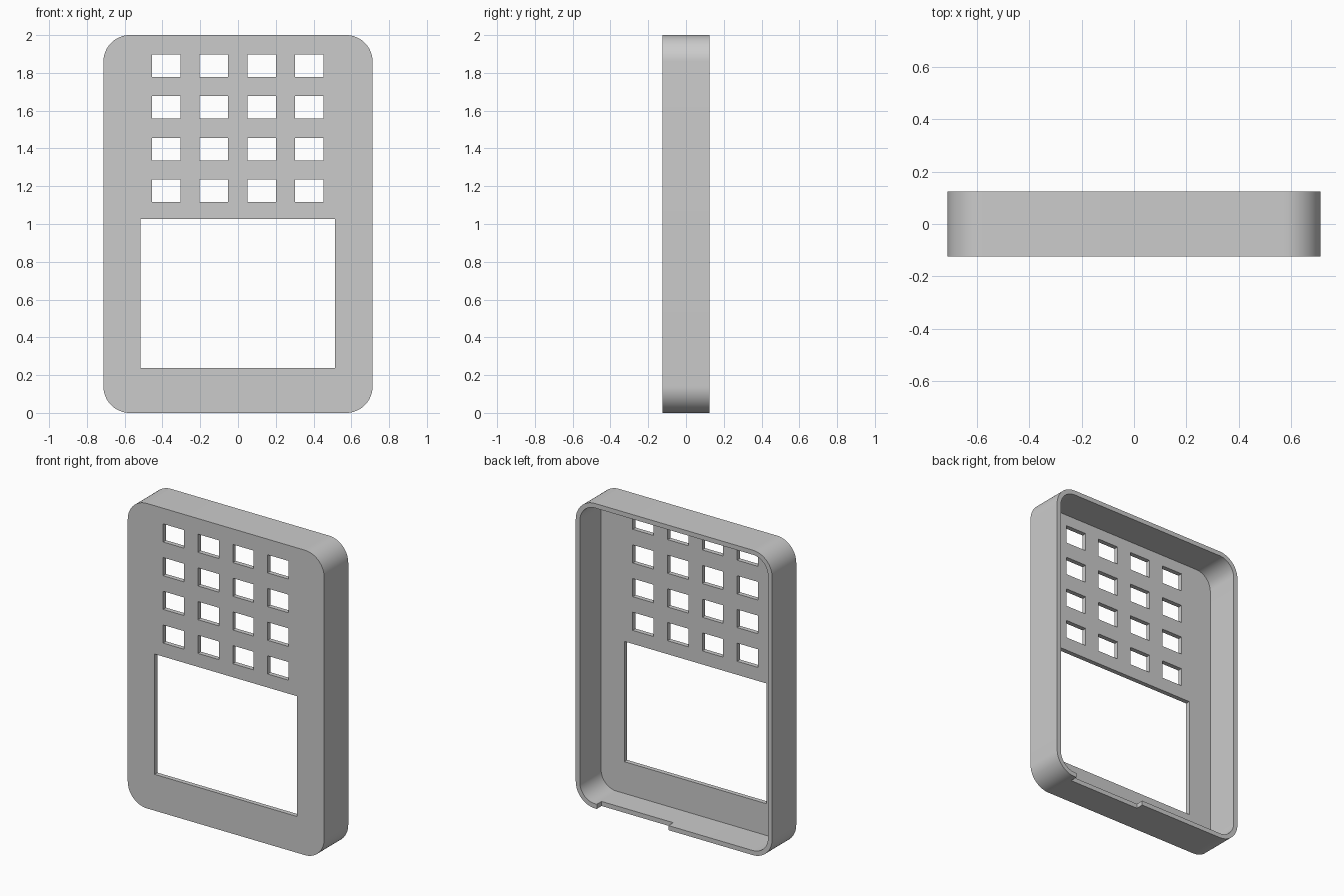
import bpy, bmesh, math
from mathutils import Matrix, Vector

cube = bpy.data.objects.get("Cube")
if cube:
    bpy.data.objects.remove(cube, do_unlink=True)

HALF_W, HEIGHT, HALF_D = 0.7125, 2.0, 0.125
RADIUS, WALL = 0.14, 0.03

grey = bpy.data.materials.new("light grey plastic")
grey.use_nodes = True
grey.diffuse_color = (0.6, 0.6, 0.6, 1)
grey.node_tree.nodes["Principled BSDF"].inputs["Base Color"].default_value = (0.6, 0.6, 0.6, 1)


def make_object(name, bm):
    bmesh.ops.recalc_face_normals(bm, faces=bm.faces)
    mesh = bpy.data.meshes.new(name)
    bm.to_mesh(mesh)
    bm.free()
    mesh.materials.append(grey)
    obj = bpy.data.objects.new(name, mesh)
    bpy.context.collection.objects.link(obj)
    return obj


def rounded_slab(name, inset, y0, y1, steps=16):
    """Upright rounded rectangle, extruded from y0 to y1."""
    bm = bmesh.new()
    r = RADIUS - inset
    cx, cz = HALF_W - RADIUS, HEIGHT / 2 - RADIUS
    verts = []
    for quarter, (sx, sz) in enumerate([(1, 1), (-1, 1), (-1, -1), (1, -1)]):
        for i in range(steps + 1):
            a = (quarter + i / steps) * math.pi / 2
            verts.append(bm.verts.new((sx * cx + r * math.cos(a), y0,
                                       HEIGHT / 2 + sz * cz + r * math.sin(a))))
    face = bm.faces.new(verts)
    out = bmesh.ops.extrude_face_region(bm, geom=[face])
    moved = [g for g in out["geom"] if isinstance(g, bmesh.types.BMVert)]
    bmesh.ops.translate(bm, vec=(0, y1 - y0, 0), verts=moved)
    return make_object(name, bm)


def add_box(bm, low, high):
    low, high = Vector(low), Vector(high)
    matrix = Matrix.Translation((low + high) / 2) @ Matrix.Diagonal((*(high - low), 1))
    bmesh.ops.create_cube(bm, size=1, matrix=matrix)


# Solid case and the hollow open at the back
case = rounded_slab("case_shell", 0, -HALF_D, HALF_D)
hollow = rounded_slab("hollow_cutter", WALL, -HALF_D + WALL, HALF_D + 0.1)

# Openings: key grid, screen window and cable notch in the bottom rim
bm = bmesh.new()
front, inside = -HALF_D - 0.1, -HALF_D + WALL + 0.05
for col in range(4):
    for row in range(4):
        x, z = -0.38 + col * 0.2525, 1.175 + row * 0.221
        add_box(bm, (x - 0.0755, front, z - 0.0595), (x + 0.0755, inside, z + 0.0595))
add_box(bm, (-0.517, front, 0.238), (0.514, inside, 1.027))
add_box(bm, (0.04, HALF_D - 0.05, -0.1), (0.56, HALF_D + 0.1, WALL + 0.05))
openings = make_object("openings_cutter", bm)

# Cut the case, then bake the result and drop the cutters
for cutter in (hollow, openings):
    cutter.hide_render = True
    mod = case.modifiers.new(cutter.name, "BOOLEAN")
    mod.operation = "DIFFERENCE"
    mod.solver = "EXACT"
    mod.object = cutter
bpy.context.view_layer.update()
baked = bpy.data.meshes.new_from_object(case.evaluated_get(bpy.context.evaluated_depsgraph_get()))
case.modifiers.clear()
case.data = baked
for cutter in (hollow, openings):
    bpy.data.objects.remove(cutter, do_unlink=True)

# Smooth corners with crisp rims
bpy.ops.object.select_all(action="DESELECT")
case.select_set(True)
bpy.context.view_layer.objects.active = case
bpy.ops.object.shade_smooth_by_angle(angle=math.radians(30))
